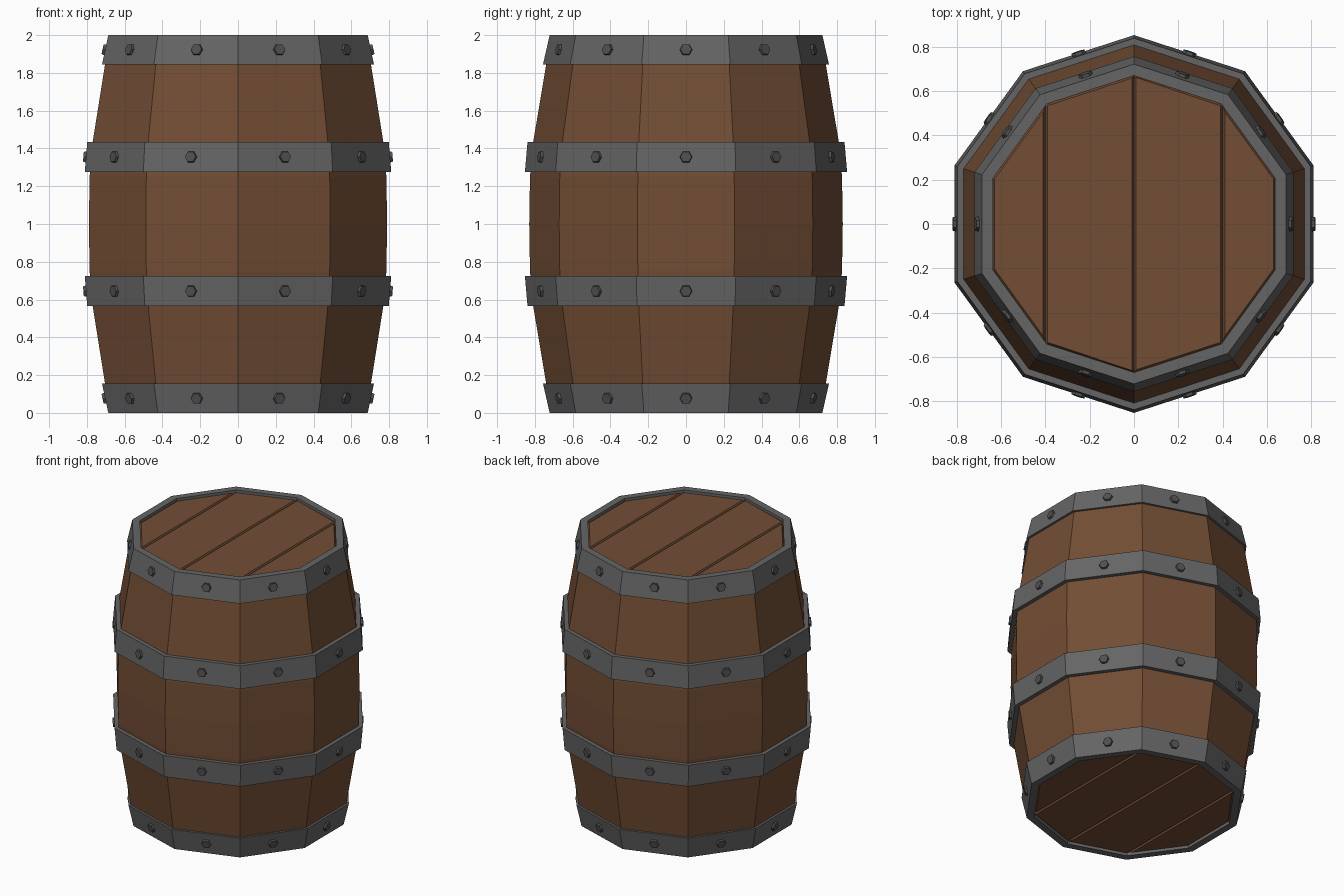
import bpy, bmesh
from math import pi, cos, sin, atan2
from mathutils import Matrix, Vector

if "Cube" in bpy.data.objects:
    bpy.data.objects.remove(bpy.data.objects["Cube"])

N = 10                    # barrel sides, one corner pointing along y
APO = cos(pi / N)         # apothem / corner radius


def material(name, rgb):
    m = bpy.data.materials.new(name)
    m.diffuse_color = (*rgb, 1)
    m.use_nodes = True
    m.node_tree.nodes["Principled BSDF"].inputs["Base Color"].default_value = m.diffuse_color
    return m


WOOD = material("wood", (0.17, 0.075, 0.035))
IRON = material("iron", (0.13, 0.13, 0.13))
BOLT = material("bolt_iron", (0.08, 0.08, 0.08))


def finish(bm, name, mat):
    bmesh.ops.recalc_face_normals(bm, faces=bm.faces)
    me = bpy.data.meshes.new(name)
    bm.to_mesh(me)
    bm.free()
    me.materials.append(mat)
    ob = bpy.data.objects.new(name, me)
    bpy.context.collection.objects.link(ob)
    return ob


def ring(bm, r, z):
    return [bm.verts.new((r * cos(pi / 2 + 2 * pi * k / N),
                          r * sin(pi / 2 + 2 * pi * k / N), z)) for k in range(N)]


def lathe(name, profile, mat, closed):
    """Revolve (radius, z) points in ten flat sides."""
    bm = bmesh.new()
    rings = [ring(bm, r, z) for r, z in profile]
    for i in range(len(rings) if closed else len(rings) - 1):
        a, b = rings[i], rings[(i + 1) % len(rings)]
        for k in range(N):
            j = (k + 1) % N
            bm.faces.new((a[k], a[j], b[j], b[k]))
    if not closed:
        bm.faces.new(rings[0])
        bm.faces.new(rings[-1])
    return finish(bm, name, mat)


# Bulging stave body, ends hidden below the lids
lathe("staves", [(0.718, 0.04), (0.741, 0.16), (0.813, 0.59), (0.826, 0.75), (0.83, 1.0),
                 (0.826, 1.25), (0.813, 1.41), (0.741, 1.84), (0.718, 1.96)], WOOD, False)


def bolts(name, r0, z0, r1, z1):
    """Hexagonal bolt head in the middle of every hoop face."""
    bm = bmesh.new()
    tilt = atan2((r0 - r1) * APO, z1 - z0)
    for k in range(N):
        ang = 2 * pi * k / N
        mid = Matrix.Rotation(ang, 4, 'Z') @ Vector(((r0 + r1) / 2 * APO, 0, (z0 + z1) / 2))
        m = (Matrix.Translation(mid) @ Matrix.Rotation(ang, 4, 'Z')
             @ Matrix.Rotation(pi / 2 - tilt, 4, 'Y') @ Matrix.Translation((0, 0, 0.002)))
        bmesh.ops.create_cone(bm, cap_ends=True, segments=6, radius1=0.036,
                              radius2=0.03, depth=0.024, matrix=m)
    finish(bm, name, BOLT)


for side, flip in (("upper", False), ("lower", True)):
    def Z(z):
        return 2 - z if flip else z

    # End hoop wraps over the stave ends; middle hoop hugs the belly
    lathe(side + "_end_hoop", [(0.757, Z(1.845)), (0.722, Z(2)), (0.67, Z(2)),
                               (0.67, Z(1.93)), (0.73, Z(1.845))], IRON, True)
    lathe(side + "_middle_hoop", [(0.853, Z(1.275)), (0.839, Z(1.435)),
                                  (0.80, Z(1.435)), (0.815, Z(1.275))], IRON, True)
    bolts(side + "_end_bolts", 0.757, 1.845, 0.722, 2.0)
    bolts(side + "_middle_bolts", 0.853, 1.275, 0.839, 1.435)
    if flip:
        for n in ("_end_bolts", "_middle_bolts"):
            me = bpy.data.objects[side + n].data
            me.transform(Matrix.Translation((0, 0, 2)) @ Matrix.Scale(-1, 4, (0, 0, 1)))
            me.flip_normals()

    # Lid of four planks with chamfered edges
    for i in range(4):
        bm = bmesh.new()
        bm.faces.new(ring(bm, 0.672, 1.968))
        for x, s in ((-0.8 + 0.4 * i, -1), (-0.4 + 0.4 * i, 1)):
            bmesh.ops.bisect_plane(bm, geom=bm.verts[:] + bm.edges[:] + bm.faces[:],
                                   plane_co=(x, 0, 0), plane_no=(s, 0, 0), clear_outer=True)
        bm.normal_update()
        bmesh.ops.inset_region(bm, faces=bm.faces[:], use_boundary=True,
                               use_even_offset=True, thickness=0.01, depth=0.017)
        if flip:
            for v in bm.verts:
                v.co.z = 2 - v.co.z
        ob = finish(bm, f"{side}_lid_plank_{i + 1}", WOOD)
        # open sheet: make sure it faces outward
        want = -1 if flip else 1
        if max(ob.data.polygons, key=lambda p: p.area).normal.z * want < 0:
            ob.data.flip_normals()
